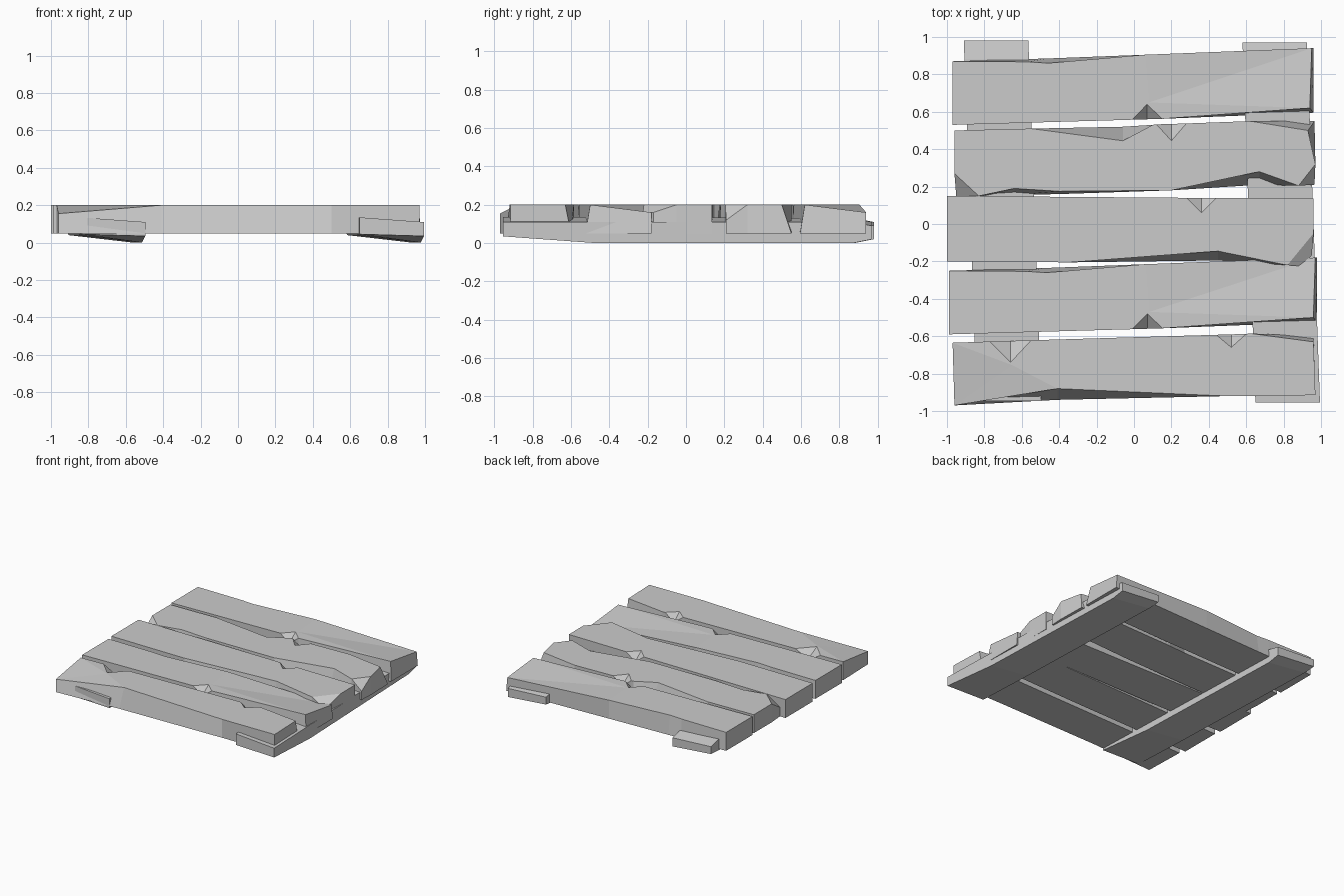
import bpy
import bmesh

# Remove the default cube only
cube = bpy.data.objects.get("Cube")
if cube:
    bpy.data.objects.remove(cube, do_unlink=True)

TOP, UNDER = 0.2, 0.05

# Single weathered grey
grey = bpy.data.materials.new("weathered_grey")
grey.use_nodes = True
colour = (0.6, 0.6, 0.6, 1)
grey.diffuse_color = colour
grey.node_tree.nodes["Principled BSDF"].inputs["Base Color"].default_value = colour


def finish(name, bm):
    """Turn a bmesh into a flat shaded object."""
    bmesh.ops.recalc_face_normals(bm, faces=bm.faces)
    mesh = bpy.data.meshes.new(name)
    bm.to_mesh(mesh)
    bm.free()
    mesh.materials.append(grey)
    obj = bpy.data.objects.new(name, mesh)
    bpy.context.collection.objects.link(obj)
    return obj


def pt(x, y, dy=0, dx=0, drop=0, apex=None):
    """Outline point: dx, dy move its lower end; drop sinks its upper end."""
    return dict(x=x, y=y, dy=dy, dx=dx, drop=drop, apex=apex)


def chip(x, y, half, depth, drop=0.06, slope=0.03):
    """Small notch in a long edge; half and depth carry the edge direction."""
    return [pt(x - half, y - half * slope),
            pt(x, y, drop=drop, apex=(x, y + depth)),
            pt(x + half, y + half * slope)]


def make_plank(name, outline, shift=0, stretch=1):
    bm = bmesh.new()
    n = len(outline)
    upper, lower = [], []
    for p in outline:
        x, y = p["x"] * stretch, p["y"] + shift
        upper.append(bm.verts.new((x, y, TOP - p["drop"])))
        lower.append(bm.verts.new((x + p["dx"], y + p["dy"], UNDER)))
    for i in range(n):
        j = (i + 1) % n
        bm.faces.new((lower[i], lower[j], upper[j], upper[i]))
    bm.faces.new(lower[::-1])
    # Flat top skips sunken points; each sunken run gets its own facets
    flat, i = [], 0
    while i < n:
        if not outline[i]["drop"]:
            flat.append(upper[i])
            i += 1
            continue
        run, apex = [upper[i - 1]], outline[i]["apex"]
        while i < n and outline[i]["drop"]:
            run.append(upper[i])
            i += 1
        run.append(upper[i % n])
        if apex:
            tip = bm.verts.new((apex[0] * stretch, apex[1] + shift, TOP))
            flat.append(tip)
            for a, b in zip(run, run[1:]):
                bm.faces.new((tip, a, b))
        else:
            bm.faces.new(run)
    bm.faces.new(flat)
    return finish(name, bm)


def make_batten(name, dx, dy):
    """Tilted runner lofted through stations along its length."""
    stations = [  # y, left lower z, right lower z, left upper z, right upper z
        (-0.955, 0.045, 0.035, 0.135, 0.11),
        (-0.47, 0.04, 0, 0.135, 0.11),
        (0.87, 0.04, 0, 0.13, 0.11),
        (0.97, 0.05, 0.02, 0.11, 0.09),
    ]
    bm = bmesh.new()
    rings = []
    for y, low_l, low_r, up_l, up_r in stations:
        left = 0.615 - 0.036 * y + dx
        right = left + 0.345
        rings.append([bm.verts.new((x, y + dy, z)) for x, z in
                      ((left, low_l), (right, low_r), (right, up_r), (left, up_l))])
    for a, b in zip(rings, rings[1:]):
        for i in range(4):
            j = (i + 1) % 4
            bm.faces.new((a[i], a[j], b[j], b[i]))
    bm.faces.new(rings[0])
    bm.faces.new(rings[-1])
    return finish(name, bm)


# Front plank: sunken front corner and a long worn front edge
front = [
    pt(-0.41, -0.88, dy=-0.06), pt(0.5, -0.92), pt(0.97, -0.915),
    pt(0.96, -0.63, dy=0.03), pt(0.62, -0.585),
    *chip(0.52, -0.59, -0.08, -0.07),
    *chip(-0.66, -0.625, -0.11, -0.115),
    pt(-0.97, -0.635),
    pt(-0.96, -0.97, drop=0.045, apex=(-0.65, -0.755)),
]

# Bowed plank, used twice: sunken back corner, scooped back edge
bowed = [
    pt(-0.97, 0.53), *chip(0.07, 0.56, 0.08, 0.08),
    pt(0.94, 0.62, dy=-0.025, dx=0.02),
    pt(0.95, 0.94, dx=0.01, drop=0.04, apex=(0.08, 0.65)),
    pt(0.06, 0.905), pt(-0.46, 0.86, dy=0.025),
    pt(-0.57, 0.867, dy=0.015), pt(-0.97, 0.87),
]

# Middle plank: broken front corner
middle = [
    pt(-1, -0.2), pt(-0.34, -0.205), pt(0.45, -0.145, dy=-0.05),
    pt(0.82, -0.22), pt(0.89, -0.225, drop=0.04), pt(0.95, -0.17, drop=0.04),
    pt(0.96, -0.05), pt(0.96, 0.135),
    *chip(0.36, 0.14, -0.08, -0.08, slope=0), pt(-1, 0.15),
]

# Ragged plank: worn on both edges and three corners
ragged = [
    pt(-0.83, 0.15, dy=-0.01), pt(-0.64, 0.19, dy=-0.035), pt(-0.4, 0.175, dy=-0.015),
    pt(0.2, 0.18), pt(0.67, 0.28, dy=-0.07), pt(0.88, 0.205),
    pt(0.965, 0.21, drop=0.08), pt(0.97, 0.32),
    pt(0.93, 0.5, dy=0.05, dx=0.035), pt(0.62, 0.55),
    *chip(0.2, 0.535, -0.08, -0.09), pt(0.1, 0.53),
    pt(-0.06, 0.445, dy=0.075), pt(-0.55, 0.51), pt(-0.96, 0.5),
    pt(-0.96, 0.27), pt(-0.95, 0.145, drop=0.08),
]

make_plank("front_plank", front)
make_plank("second_plank", bowed, shift=-1.12, stretch=1.02)
make_plank("middle_plank", middle)
make_plank("fourth_plank", ragged)
make_plank("back_plank", bowed)

# Runners beneath
make_batten("left_batten", 0, 0)
make_batten("right_batten", -1.49, 0.01)
